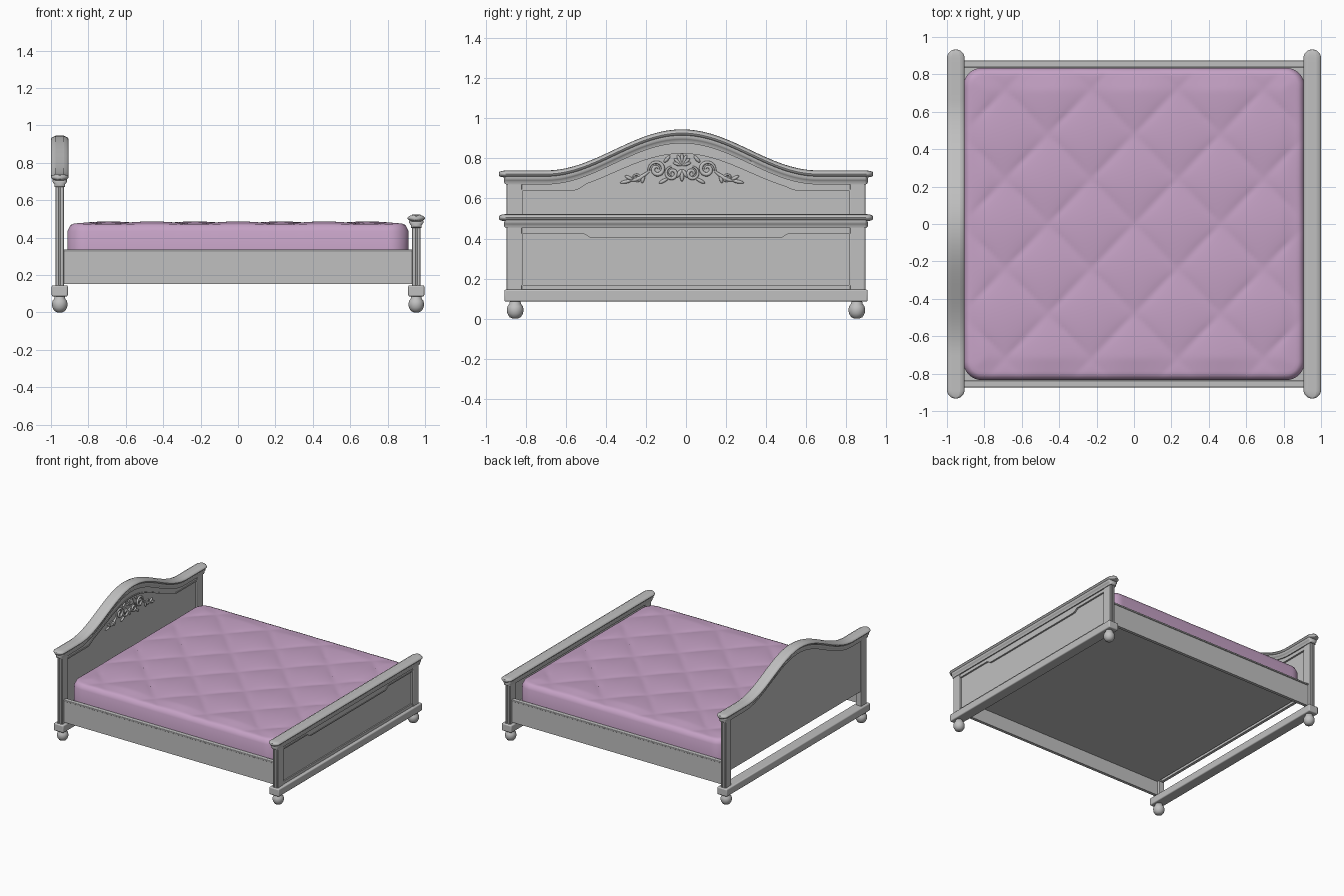
import bpy, bmesh, math
from mathutils import Vector

if "Cube" in bpy.data.objects:
    bpy.data.objects.remove(bpy.data.objects["Cube"])


def material(name, rgb):
    m = bpy.data.materials.new(name)
    m.use_nodes = True
    m.diffuse_color = (*rgb, 1)
    m.node_tree.nodes["Principled BSDF"].inputs["Base Color"].default_value = (*rgb, 1)
    return m


GRAY = material("painted_gray", (0.53, 0.53, 0.53))
PINK = material("mattress_mauve", (0.56, 0.36, 0.56))
HEAD, FOOT = -0.953, 0.953


def finish(name, bm, mat=GRAY, angle=35, bevel=0):
    bmesh.ops.recalc_face_normals(bm, faces=bm.faces)
    me = bpy.data.meshes.new(name)
    bm.to_mesh(me)
    bm.free()
    ob = bpy.data.objects.new(name, me)
    bpy.context.collection.objects.link(ob)
    me.materials.append(mat)
    if bevel:
        mod = ob.modifiers.new("soft_edges", 'BEVEL')
        mod.width, mod.segments = bevel, 3
    bpy.ops.object.select_all(action='DESELECT')
    ob.select_set(True)
    bpy.context.view_layer.objects.active = ob
    bpy.ops.object.shade_smooth_by_angle(angle=math.radians(angle))
    return ob


def box(name, xs, ys, zs, bevel=0):
    bm = bmesh.new()
    bmesh.ops.create_cube(bm, size=1)
    for v in bm.verts:
        v.co = [(r[0] + r[1]) / 2 + c * (r[1] - r[0]) for c, r in zip(v.co, (xs, ys, zs))]
    return finish(name, bm, bevel=bevel)


def loft(name, rings, angle=35):
    """Skin a list of equal closed rings and cap both ends."""
    bm = bmesh.new()
    loops = [[bm.verts.new(p) for p in ring] for ring in rings]
    n = len(loops[0])
    for a, b in zip(loops, loops[1:]):
        for i in range(n):
            bm.faces.new((a[i], a[(i + 1) % n], b[(i + 1) % n], b[i]))
    bm.faces.new(loops[0])
    bm.faces.new(loops[-1])
    return finish(name, bm, angle=angle)


def wall(name, x0, x1, half, lo, hi, n=96):
    """Upright board whose lower and upper edges follow functions of y."""
    ys = [half * (2 * i / n - 1) for i in range(n + 1)]
    return loft(name, [[(x0, y, lo(y)), (x1, y, lo(y)), (x1, y, hi(y)), (x0, y, hi(y))]
                       for y in ys])


def moulding(name, xc, profile, half, top, r):
    """Sweep a half profile along y under the top line, rounding both ends."""
    ring = profile + [(-x, z) for x, z in reversed(profile)]
    mid = (profile[0][1] + profile[-1][1]) / 2
    end = [half - r + r * math.sin(math.pi / 2 * i / 8) for i in range(9)]
    ys = [-y for y in reversed(end)]
    ys += [(half - r) * (2 * i / 72 - 1) for i in range(1, 72)] + end
    rings = []
    for y in ys:
        t = max(0, (abs(y) - half + r) / r)
        k = max(0.06, math.sqrt(max(0, 1 - t * t)))
        kz = 0.45 + 0.55 * k
        rings.append([(xc + x * k, y, top(y) + mid + (z - mid) * kz) for x, z in ring])
    return loft(name, rings, angle=40)


# Shaping lines of the two boards
def bump(y):
    t = min(1, abs(y + 0.02) / 0.68)
    return 0.5 + 0.5 * math.cos(math.pi * t)


def head_top(y):
    return 0.74 + 0.205 * bump(y)


def foot_top(y):
    return 0.522


def level(z):
    return lambda y: z


def step(y, a, b, z_in, z_out):
    t = min(1, max(0, (abs(y) - a) / (b - a)))
    return z_in + (z_out - z_in) * t


def head_frame(y):
    return step(y, 0.5, 0.56, head_top(y) - 0.1 - 0.015 * bump(y), 0.645)


def foot_frame(y):
    return step(y, 0.475, 0.51, 0.407, 0.43)


# Cap rails: rounded roll with a stepped moulding beneath
roll = [(0.047 * math.cos(a), -0.018 + 0.018 * math.sin(a))
        for a in [math.pi / 2 - math.pi * i / 10 for i in range(1, 10)]]
roll = [(0.022, 0)] + roll + [(0.03, -0.036)]
bed_mould = [(0.038, -0.03), (0.038, -0.042), (0.033, -0.05), (0.029, -0.054), (0.027, -0.07)]
for label, xc, top in (("headboard", HEAD, head_top), ("footboard", FOOT, foot_top)):
    moulding(label + "_cap", xc, roll, 0.933, top, 0.045)
    moulding(label + "_cap_moulding", xc, bed_mould, 0.908, top, 0.015)

# Headboard panel, raised arch border and edge bead
wall("headboard_panel", HEAD - 0.014, HEAD + 0.008, 0.85, level(0.26),
     lambda y: head_top(y) - 0.05)
wall("headboard_arch_border", HEAD + 0.007, HEAD + 0.018, 0.83, head_frame,
     lambda y: head_top(y) - 0.055)
wall("headboard_arch_bead", HEAD + 0.007, HEAD + 0.022, 0.82,
     lambda y: head_frame(y) - 0.006, lambda y: head_frame(y) + 0.004)

# Footboard panel, border frame and edge bead
wall("footboard_panel", FOOT - 0.014, FOOT + 0.008, 0.85, level(0.14), level(0.47))
wall("footboard_top_border", FOOT + 0.007, FOOT + 0.018, 0.83, foot_frame, level(0.47))
wall("footboard_top_bead", FOOT + 0.007, FOOT + 0.021, 0.82,
     lambda y: foot_frame(y) - 0.005, lambda y: foot_frame(y) + 0.003)
box("footboard_bottom_border", (FOOT + 0.007, FOOT + 0.018), (-0.83, 0.83), (0.14, 0.168))

# Posts, plinths and ball feet
for label, xc, top, low in (("headboard", HEAD, 0.685, 0.26), ("footboard", FOOT, 0.465, 0.165)):
    box(label + "_plinth", (xc - 0.043, xc + 0.043), (-0.907, 0.907), (0.085, 0.145), 0.008)
    for s, side in ((-1, "right"), (1, "left")):
        def span(a, b):
            return sorted((s * a, s * b))
        box(f"{label}_{side}_post", (xc - 0.022, xc + 0.022), span(0.82, 0.89), (0.14, top), 0.003)
        for dx in (-0.011, 0.011):
            box(f"{label}_{side}_post_reed", (xc + dx - 0.007, xc + dx + 0.007),
                span(0.885, 0.896), (0.14, top), 0.004)
        box(f"{label}_{side}_panel_bead", (xc + 0.007, xc + 0.021), span(0.815, 0.823),
            (low, top - 0.04))
        outline = [(0.012, 0), (0.028, 0.007), (0.039, 0.025), (0.042, 0.045), (0.038, 0.062),
                   (0.029, 0.074), (0.026, 0.09)]
        loft(f"{label}_{side}_foot",
             [[(xc + r * math.cos(2 * math.pi * i / 24), s * 0.853 + r * math.sin(2 * math.pi * i / 24), z)
               for i in range(24)] for r, z in outline], 50)

# Side rails with a slim top lip, and the base under the mattress
for s, side in ((-1, "right"), (1, "left")):
    box(side + "_side_rail", (-0.94, 0.94), sorted((s * 0.842, s * 0.866)), (0.152, 0.33))
    box(side + "_rail_lip", (-0.935, 0.935), sorted((s * 0.838, s * 0.873)), (0.322, 0.335), 0.004)
box("mattress_base", (-0.93, 0.94), (-0.85, 0.85), (0.265, 0.285))

# Quilted mattress with rounded corners
LX, LY, R, EDGE = 0.912, 0.835, 0.1, 0.035
bm = bmesh.new()
bmesh.ops.create_grid(bm, x_segments=110, y_segments=104, size=1)
rim = [e for e in bm.edges if e.is_boundary]
for v in bm.verts:
    x, y = v.co.x * LX, v.co.y * LY
    inset = min(LX - abs(x), LY - abs(y))
    core = Vector((max(R - LX, min(LX - R, x)), max(R - LY, min(LY - R, y))))
    d = Vector((x, y)) - core
    if d.length > 0:
        d *= max(abs(d.x), abs(d.y)) / d.length
    u, w = (x - 0.23) / 0.46, y / 0.48
    quilt = math.sqrt(abs(math.cos(math.pi * (u + w)) * math.cos(math.pi * (u - w))))
    fade = min(1, inset / 0.12)
    e = max(0, 1 - inset / EDGE)
    z = 0.47 + 0.016 * quilt * fade - EDGE * (1 - math.sqrt(max(0, 1 - e * e)))
    v.co = (core.x + d.x, core.y + d.y, z)
skirt = bmesh.ops.extrude_edge_only(bm, edges=rim)["geom"]
for v in skirt:
    if isinstance(v, bmesh.types.BMVert):
        v.co.z = 0.285
finish("mattress", bm, PINK, 60)


# Carved ornament on the headboard: scrolls and leaves
ORN_X, ORN_Y = HEAD + 0.01, -0.02


def scroll(name, pts, depth):
    cu = bpy.data.curves.new(name, 'CURVE')
    cu.dimensions, cu.bevel_depth, cu.bevel_resolution = '3D', depth, 2
    cu.use_fill_caps = True
    sp = cu.splines.new('POLY')
    sp.points.add(len(pts) - 1)
    for i, (p, (y, z)) in enumerate(zip(sp.points, pts)):
        p.co = (ORN_X, ORN_Y + y, z, 1)
        p.radius = 0.55 + 0.6 * math.sin(math.pi * i / (len(pts) - 1))
    ob = bpy.data.objects.new(name, cu)
    bpy.context.collection.objects.link(ob)
    cu.materials.append(GRAY)
    bpy.ops.object.select_all(action='DESELECT')
    ob.select_set(True)
    bpy.context.view_layer.objects.active = ob
    bpy.ops.object.convert(target='MESH')
    bpy.ops.object.shade_smooth_by_angle(angle=math.radians(50))


def spiral(s, cy, cz, r, a0, turn, n=30):
    return [(s * (cy + r * (1 - 0.8 * i / n) * math.cos(a0 + turn * i / n)),
             cz + r * (1 - 0.8 * i / n) * math.sin(a0 + turn * i / n)) for i in range(n + 1)]


def leaf(name, y, z, length, angle, width=0.009):
    bm = bmesh.new()
    bmesh.ops.create_uvsphere(bm, u_segments=12, v_segments=8, radius=1)
    c, s = math.cos(angle), math.sin(angle)
    for v in bm.verts:
        a, b = (v.co.z + 1) * length / 2, v.co.y * width
        v.co = (ORN_X + v.co.x * 0.01, ORN_Y + y + a * c - b * s, z + a * s + b * c)
    finish(name, bm, angle=60)


for i in range(7):
    a = math.pi / 2 + (i - 3) * 0.42
    leaf("palmette_leaf", 0, 0.765, 0.062 - 0.005 * abs(i - 3), a)
for i in range(3):
    leaf("pendant_leaf", 0, 0.745, 0.06 - 0.012 * abs(i - 1), -math.pi / 2 + (i - 1) * 0.6, 0.011)
for s in (-1, 1):
    scroll("inner_scroll", spiral(s, 0.05, 0.725, 0.034, math.pi / 2, -9), 0.008)
    scroll("main_scroll", spiral(s, 0.125, 0.745, 0.042, -0.2, 9.5), 0.009)
    vine = [(s * (0.165 + 0.09 * t / 12), 0.735 - 0.045 * math.sin(math.pi / 2 * t / 12))
            for t in range(13)]
    scroll("outer_vine", vine, 0.009)
    scroll("end_scroll", spiral(s, 0.225, 0.7, 0.022, 0, 8), 0.006)
    for y, z, length, a in ((0.25, 0.69, 0.06, -0.2), (0.245, 0.692, 0.045, 0.5),
                            (0.19, 0.715, 0.04, -1.3), (0.09, 0.78, 0.045, 2.3),
                            (0.07, 0.7, 0.05, -0.5)):
        leaf("vine_leaf", s * y, z, length, a if s > 0 else math.pi - a)
